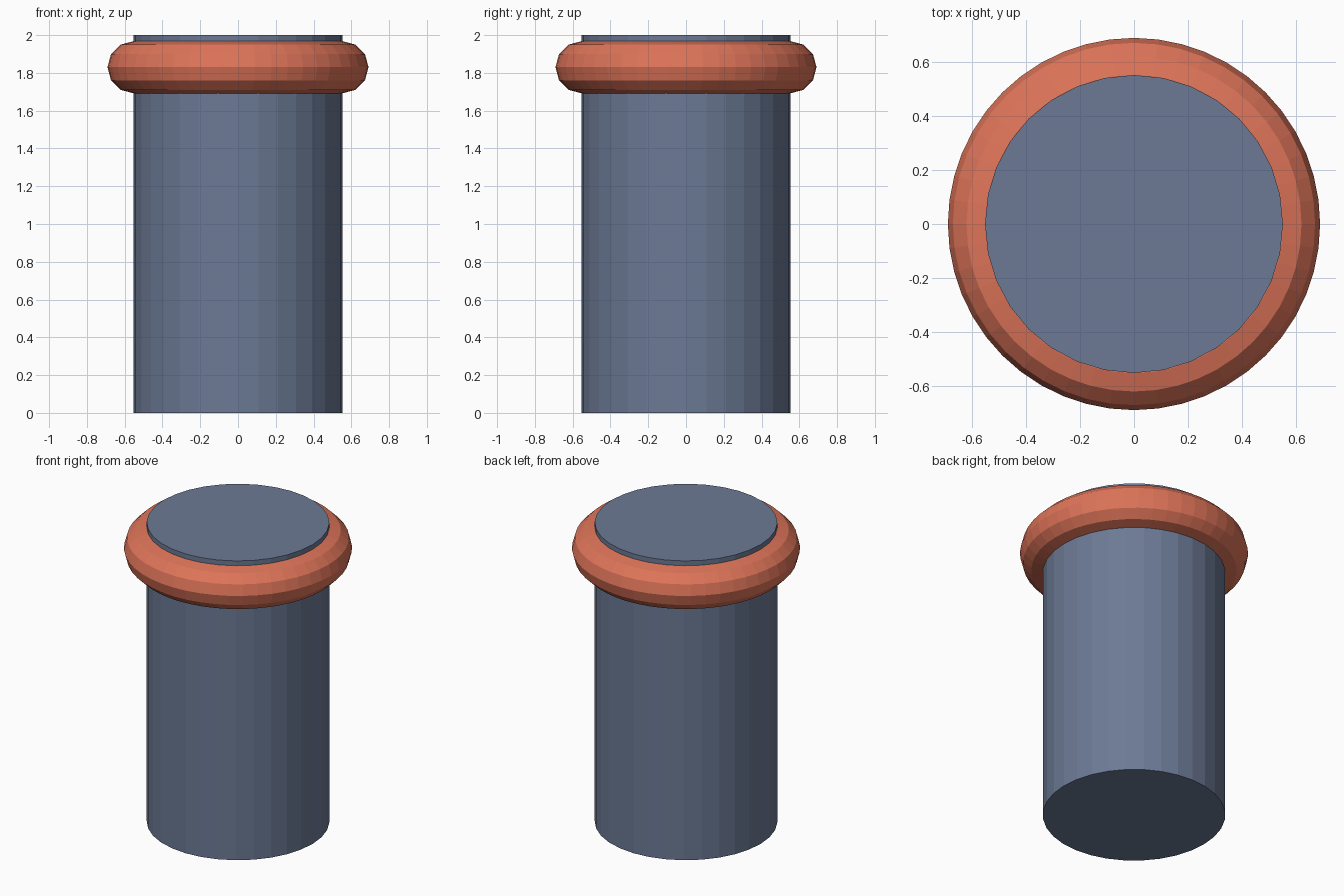
import bpy

if "Cube" in bpy.data.objects:
    bpy.data.objects.remove(bpy.data.objects["Cube"])


def flat_colour(name, rgb):
    mat = bpy.data.materials.new(name)
    mat.diffuse_color = (*rgb, 1.0)
    mat.use_nodes = True
    mat.node_tree.nodes["Principled BSDF"].inputs["Base Color"].default_value = mat.diffuse_color
    return mat


def finish(name, mat):
    obj = bpy.context.object
    obj.name = name
    obj.data.materials.append(mat)
    return obj


slate = flat_colour("slate_blue", (0.15, 0.195, 0.30))
coral = flat_colour("coral_orange", (0.73, 0.175, 0.10))

# Solid post
bpy.ops.mesh.primitive_cylinder_add(vertices=32, radius=0.553, depth=2.0,
                                    location=(0, 0, 1.0))
finish("post", slate)

# Ring around the post, just below its top
bpy.ops.mesh.primitive_torus_add(major_segments=48, minor_segments=12,
                                 major_radius=0.553, minor_radius=0.138,
                                 location=(0, 0, 1.83))
finish("collar_ring", coral)
